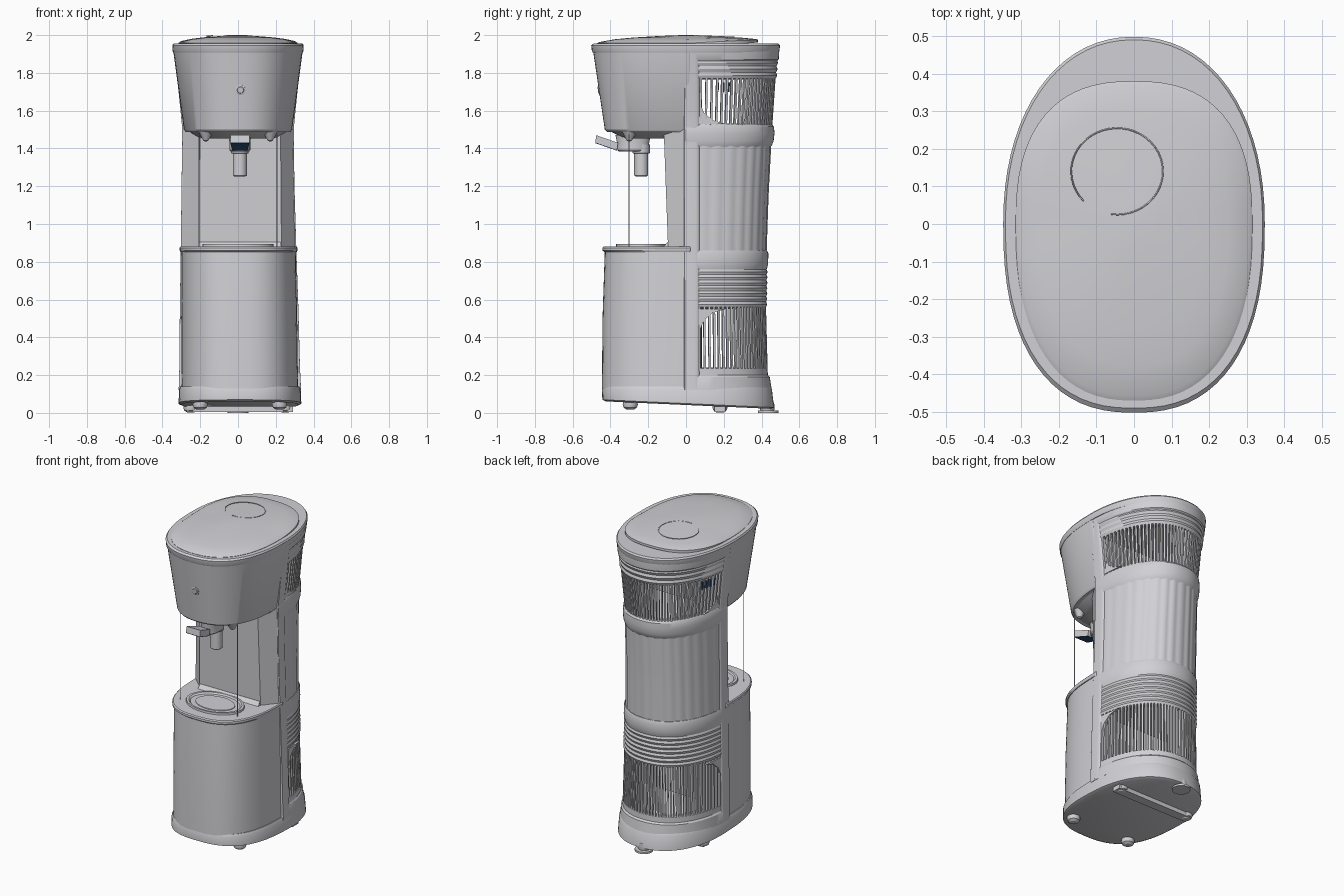
import bpy, bmesh, math
from mathutils import Vector

if "Cube" in bpy.data.objects:
    bpy.data.objects.remove(bpy.data.objects["Cube"], do_unlink=True)


def material(name, rgb):
    m = bpy.data.materials.new(name)
    m.use_nodes = True
    m.diffuse_color = (*rgb, 1)
    m.node_tree.nodes["Principled BSDF"].inputs["Base Color"].default_value = (*rgb, 1)
    return m


GREY = material("light grey plastic", (0.64, 0.64, 0.67))
BLUE = material("dark blue plastic", (0.03, 0.09, 0.2))


def finish(name, bm, mat=GREY, smooth=True):
    bmesh.ops.recalc_face_normals(bm, faces=bm.faces)
    mesh = bpy.data.meshes.new(name)
    bm.to_mesh(mesh)
    bm.free()
    ob = bpy.data.objects.new(name, mesh)
    bpy.context.collection.objects.link(ob)
    mesh.materials.append(mat)
    if smooth:
        bpy.ops.object.select_all(action='DESELECT')
        ob.select_set(True)
        bpy.context.view_layer.objects.active = ob
        bpy.ops.object.shade_smooth_by_angle(angle=math.radians(32))
    return ob


def outline(t, front, back, half, nf, nb):
    """Point on a plan outline made of two half superellipses."""
    c, s = math.cos(t), math.sin(t)
    n, depth = (nb, back) if s > 0 else (nf, -front)
    return (half * math.copysign(abs(c) ** (2 / n), c),
            depth * math.copysign(abs(s) ** (2 / n), s))


def lean(z):
    """Slight sideways lean of the body towards its foot."""
    return .011 * max(0, 1 - z / 1.2)


def loft(name, rows, nf=2.4, nb=2.2, seg=72, flutes=0, warp=None, leaning=False):
    """Stack outlines given as (z, front y, back y, half width)."""
    bm = bmesh.new()
    rings = []
    for z, front, back, half in rows:
        ring = []
        for i in range(seg):
            t = 2 * math.pi * i / seg
            x, y = outline(t, front, back, half, nf, nb)
            k = 1 - 0.012 * (1 - abs(math.cos(flutes * t))) if flutes else 1
            x = x * k + (lean(z) if leaning else 0)
            ring.append(bm.verts.new((x, y * k, warp(y, z) if warp else z)))
        rings.append(ring)
    for a, b in zip(rings, rings[1:]):
        for i in range(seg):
            j = (i + 1) % seg
            bm.faces.new((a[i], a[j], b[j], b[i]))
    bm.faces.new(rings[0])
    bm.faces.new(rings[-1])
    return finish(name, bm)


def turned(name, x, y, profile, seg=32, squash=1):
    """Round part from (radius, z) pairs."""
    ob = loft(name, [(z, -r * squash, r * squash, r) for r, z in profile], 2, 2, seg)
    ob.location = (x, y, 0)
    return ob


def prism(name, bottom, top, mat=GREY):
    """Solid between two matching point loops."""
    bm = bmesh.new()
    a, b = ([bm.verts.new(p) for p in loop] for loop in (bottom, top))
    for i in range(len(a)):
        j = (i + 1) % len(a)
        bm.faces.new((a[i], a[j], b[j], b[i]))
    bm.faces.new(a)
    bm.faces.new(b)
    return finish(name, bm, mat, False)


# Rear column shape: height, back y, half width
SHAPE = [(0.05, .465, .328), (0.2, .442, .32), (0.55, .432, .314), (0.86, .436, .306),
         (1.15, .446, .3), (1.5, .465, .294), (1.77, .484, .322), (1.96, .497, .345)]


def shape(z):
    for (z0, b0, h0), (z1, b1, h1) in zip(SHAPE, SHAPE[1:]):
        if z <= z1:
            k = (z - z0) / (z1 - z0)
            return b0 + k * (b1 - b0), h0 + k * (h1 - h0)
    return SHAPE[-1][1:]


def column(name, levels, flutes=0):
    """Rear half of the column; levels are (z, scale)."""
    rows = []
    for z, k in levels:
        back, half = shape(z)
        rows.append((z, -0.01, back * k, half * k))
    return loft(name, rows, 8, seg=192 if flutes else 80, flutes=flutes, leaning=True)


def steps(z0, z1, k, n=8):
    return [(z0 + (z1 - z0) * i / n, k) for i in range(n + 1)]


def ribs(z0, z1, n):
    """Horizontal ribbing as alternating scales."""
    return [(z0 + (z1 - z0) * i / (2 * n), .995 if i % 2 else .98) for i in range(2 * n + 1)]


# Side pillars and solid bands; the two slatted windows between them are hollow
pillar_rows = [(z, -.012, .085, shape(z)[1]) for z, k in steps(.13, 1.95, 1, 16)]
loft("column_side_pillars", pillar_rows, 8, 8, leaning=True)
column("lower_band", [(.12, 1), (.19, 1), (.2, .98), (.235, .98), (.24, .9)])
column("lower_ribbed_band", [(.55, .9)] + ribs(.56, .76, 7))
column("waist_ring", [(.75, .975), (.77, .99), (.79, 1), (.845, 1), (.86, .985), (.862, .9)])
column("fluted_panel", steps(.85, 1.43, .98), flutes=18)
column("shoulder_ring", [(1.405, .97), (1.42, .99), (1.44, 1.005), (1.48, 1.01),
                         (1.515, 1.0), (1.53, .97), (1.532, .9)])
column("upper_ribbed_band", [(1.765, .9)] + ribs(1.77, 1.87, 3))
column("upper_band", [(1.86, .98), (1.87, 1), (1.91, 1), (1.95, .99)])


def slats(name, z0, z1, count, start, end, mat=GREY, scale=.98):
    """Row of thin vertical slats around the back, between two angles."""
    bm = bmesh.new()
    for i in range(count):
        t = start + (end - start) * i / (count - 1)
        loops = []
        for z in (z0, z1):
            back, half = shape(z)
            p, q = (Vector((*outline(u, -.01, back * scale, half * scale, 8, 2.2), z))
                    for u in (t, t + .01))
            along = (q - p).normalized() * .0055
            inward = Vector((-along.y, along.x, 0)).normalized() * .016
            shift = Vector((lean(z), 0, 0))
            loops.append([bm.verts.new(v + shift) for v in
                          (p - along, p + along, p + along + inward, p - along + inward)])
        a, b = loops
        for j in range(4):
            k = (j + 1) % 4
            bm.faces.new((a[j], a[k], b[k], b[j]))
        bm.faces.new(a)
        bm.faces.new(b)
    finish(name, bm, mat, False)


slats("lower_slats", .235, .565, 48, .14, math.pi - .14)
slats("upper_slats", 1.525, 1.775, 48, .14, math.pi - .14)
slats("blue_slat_tips", 1.7, 1.75, 4, math.pi - .46, math.pi - .26, BLUE, .984)

# Curved corner pieces of the slatted windows
for side, x in (("left", 1), ("right", -1)):
    for label, z, up in (("lower", .55, -1), ("upper", 1.53, 1)):
        half = shape(z)[1]
        pts = [(.07, z), (.21, z), (.14, z + up * .02), (.095, z + up * .06), (.07, z + up * .12)]
        prism(f"{side}_{label}_window_corner",
              [(x * (half - .03) + lean(z), y, h) for y, h in pts],
              [(x * (half - .1 * y + .002) + lean(z), y, h) for y, h in pts])

# Base ring with a sloping underside, and the front cabinet
slope = lambda y, z: z if z > .09 else z - .045 * (y + .45)
loft("base_ring", [(.062, -.425, .45, .308), (.07, -.443, .466, .325), (.125, -.445, .455, .322),
                   (.14, -.438, .445, .315)], 2.7, 2.3, warp=slope, leaning=True)
loft("front_cabinet", [(.13, -.445, .03, .308), (.5, -.442, .03, .307), (.855, -.43, .03, .303)],
     2.65, 8, leaning=True)
loft("cabinet_rim", [(.853, -.434, .03, .308), (.86, -.443, .03, .312), (.874, -.443, .03, .312),
                     (.88, -.436, .03, .307)], 2.65, 8, leaning=True)

# Drip tray: raised rim and grille plate
turned("drip_tray_rim", 0, -.235, [(.19, .875), (.188, .893), (.172, .893), (.162, .884), (.02, .884)],
       squash=.72)
turned("drip_tray_plate", 0, -.235, [(.13, .88), (.128, .888), (.02, .888)], squash=.7)

# Back panel of the niche with a sloped foot
prism("niche_panel",
      [(-.3, .03, .87), (.3, .03, .87), (.3, -.01, .87), (.23, -.095, .87), (-.21, -.095, .87),
       (-.3, -.01, .87)],
      [(-.29, .03, 1.5), (.29, .03, 1.5), (.29, -.01, 1.5), (.225, -.118, 1.5), (-.2, -.118, 1.5),
       (-.29, -.01, 1.5)])
prism("niche_foot", [(-.21, 0, .878), (.23, 0, .878), (.23, -.12, .878), (-.21, -.12, .878)],
      [(-.205, 0, .905), (.225, 0, .905), (.225, -.097, .905), (-.205, -.097, .905)])

# Head, top rim and shallow domed lid whose back edge stands proud
loft("head", [(1.487, -.418, .03, .277), (1.5, -.43, .03, .287), (1.91, -.491, .03, .342)], nb=8)
loft("head_rim", [(1.908, -.494, .49, .343), (1.915, -.498, .494, .346), (1.945, -.502, .498, .348),
                  (1.955, -.49, .49, .342)], nb=2.15)
lid_levels = [(1.93, 1), (1.957, 1), (1.964, .97), (1.978, .8), (1.987, .6), (1.994, .35),
              (1.998, .18), (2, .04)]
loft("lid", [(z, -.47 * k, .38 * k, .315 * k) for z, k in lid_levels], 2.4, 2.5,
     warp=lambda y, z: z + .05 * max(y, 0) * (2 - z) / .043)

# Curled groove line on the lid
curve = bpy.data.curves.new("lid_curl", 'CURVE')
curve.dimensions = '3D'
curve.bevel_depth = .002
line = curve.splines.new('POLY')
line.points.add(39)
for i, p in enumerate(line.points):
    a = -1.7 + 5.6 * i / 39
    p.co = (-.045 + .122 * math.cos(a), .14 + .115 * math.sin(a), 1.9945 - .0045 * math.sin(a), 1)
curl = bpy.data.objects.new("lid_curl", curve)
curve.materials.append(GREY)
bpy.context.collection.objects.link(curl)

# Underside of the head with rod sockets and rods
loft("head_underside", [(1.452, -.3, .02, .19), (1.46, -.34, .02, .215), (1.49, -.4, .02, .26)], nb=8)
for side, x in (("left", 1), ("right", -1)):
    turned(f"{side}_rod_socket", x * .17, -.3, [(.006, 1.438), (.014, 1.442), (.04, 1.49)], seg=16)
    turned(f"{side}_rod", x * .207, -.302, [(.0025, .875), (.0025, 1.48)], seg=8)

# Tap: mount, nozzle, lever and its blue underside
turned("tap_mount", .01, -.28, [(.05, 1.385), (.055, 1.392), (.055, 1.43), (.06, 1.47)], squash=1.55)
turned("tap_nozzle", .01, -.237, [(.03, 1.252), (.037, 1.258), (.037, 1.372), (.046, 1.375),
                                  (.046, 1.42)])
under = [(-.03, -.365, 1.392), (.05, -.365, 1.392), (.06, -.48, 1.432), (-.04, -.48, 1.432)]
prism("tap_lever", under,
      [(-.03, -.36, 1.43), (.05, -.36, 1.43), (.06, -.475, 1.47), (-.04, -.475, 1.47)])
prism("tap_lever_underside", [(x, y, z - .004) for x, y, z in under], under, BLUE)

# Front button: ring and cap lying on the sloped face
for name, r, depth in (("button_ring", .027, .003), ("button_cap", .018, .006)):
    b = turned(name, 0, 0, [(r, -.02), (r, depth * .6), (r * .9, depth)], seg=24)
    b.location = (.013, -.4605, 1.71)
    b.rotation_euler = (math.radians(98), 0, 0)

# Feet, the pad under the rear foot and the bar across the underside
for i, (x, y, z) in enumerate(((-.2, -.295, .018), (.22, -.295, .018), (-.25, .18, .003),
                               (.25, .18, .003), (0, .43, 0))):
    turned(f"foot_{i + 1}", x, y, [(.02, z), (.035, z + .01), (.04, z + .025), (.036, z + .055)], seg=20)
turned("rear_foot_pad", 0, .435, [(.055, 0), (.055, .012)], seg=20)
prism("rear_bottom_bar", [(-.27, .15, .006), (.29, .15, .006), (.29, .21, .006), (-.27, .21, .006)],
      [(-.27, .15, .05), (.29, .15, .05), (.29, .21, .05), (-.27, .21, .05)])
